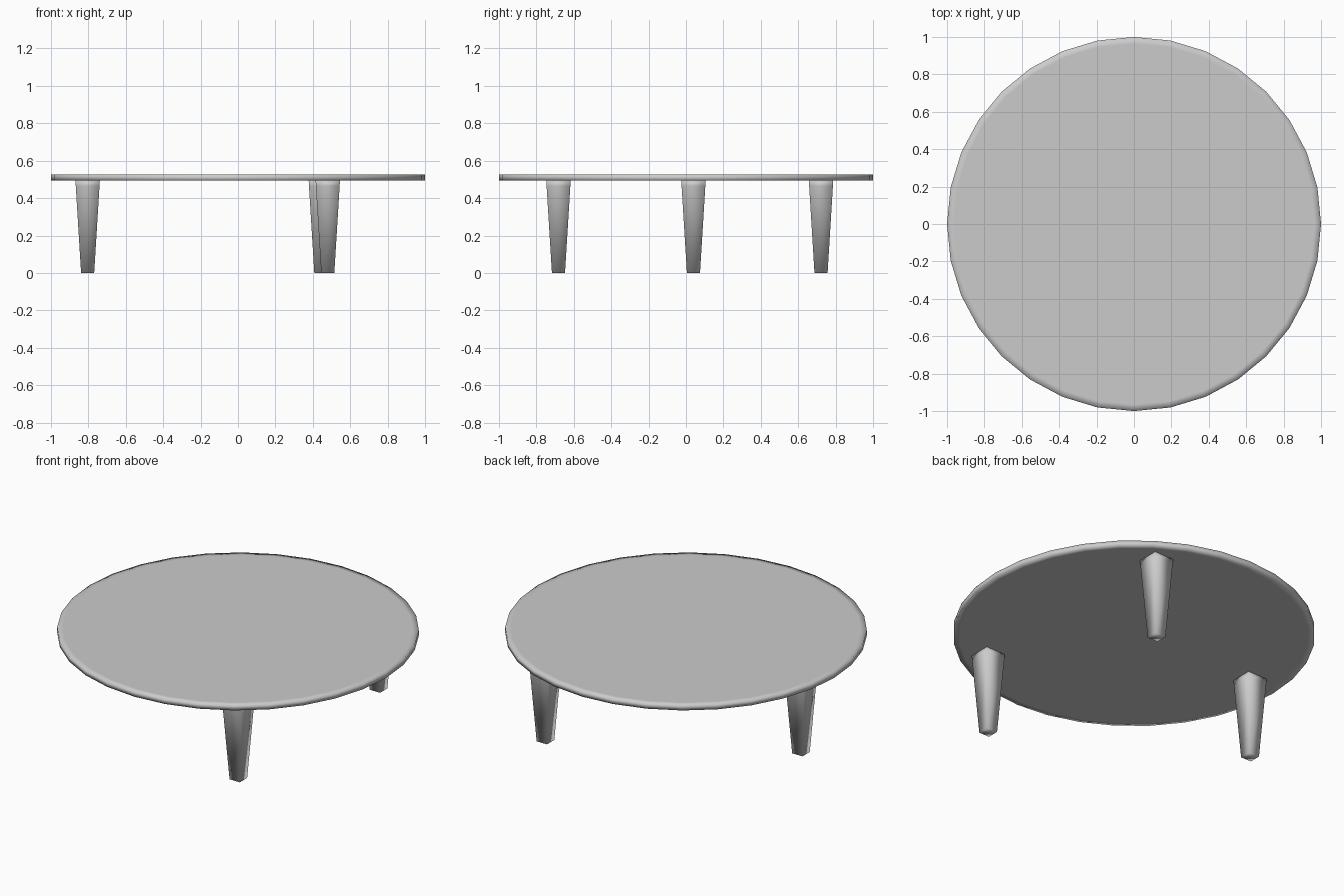
import bpy, bmesh

if "Cube" in bpy.data.objects:
    bpy.data.objects.remove(bpy.data.objects["Cube"])

TOP_Z, UNDER_Z = 0.525, 0.493


def finish(bm, name, location=(0, 0, 0)):
    bmesh.ops.recalc_face_normals(bm, faces=bm.faces)
    for f in bm.faces:
        f.smooth = True
    mesh = bpy.data.meshes.new(name)
    bm.to_mesh(mesh)
    bm.free()
    obj = bpy.data.objects.new(name, mesh)
    obj.location = location
    bpy.context.collection.objects.link(obj)
    return obj


def ring(bm, half, z):
    """Square loop of vertices."""
    return [bm.verts.new((x * half, y * half, z))
            for x, y in ((-1, -1), (1, -1), (1, 1), (-1, 1))]


# Round table top with a narrow support loop on both flat faces
bm = bmesh.new()
bmesh.ops.create_cone(bm, cap_ends=True, segments=32, radius1=1, radius2=1,
                      depth=TOP_Z - UNDER_Z)
caps = [f for f in bm.faces if len(f.verts) > 4]
bmesh.ops.inset_individual(bm, faces=caps, thickness=0.035)
finish(bm, "table_top", (0, 0, (TOP_Z + UNDER_Z) / 2))


# Tapered square legs with a support loop near the top
def leg(name, x, y):
    bm = bmesh.new()
    loops = [ring(bm, h, z) for h, z in
             ((0.035, 0.0), (0.0635, 0.465), (0.065, UNDER_Z))]
    for a, b in zip(loops, loops[1:]):
        for i in range(4):
            j = (i + 1) % 4
            bm.faces.new((a[i], a[j], b[j], b[i]))
    bm.faces.new(loops[0])
    bm.faces.new(loops[-1])
    finish(bm, name, (x, y, 0))


leg("left_leg", -0.804, 0.04)
leg("front_right_leg", 0.48, -0.682)
leg("back_right_leg", 0.443, 0.722)
